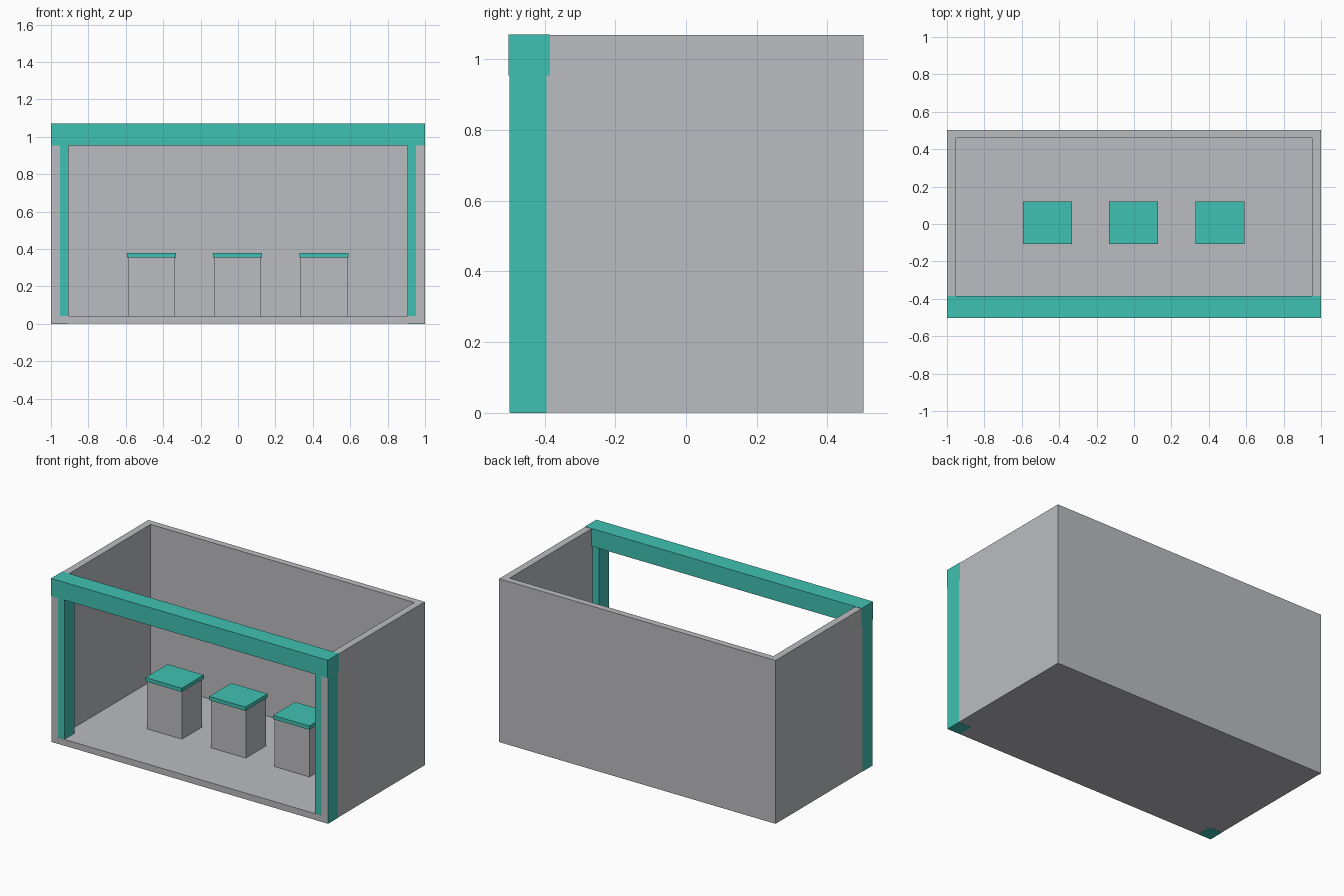
import bpy
import bmesh

cube = bpy.data.objects.get("Cube")
if cube:
    bpy.data.objects.remove(cube, do_unlink=True)


def make_material(name, colour):
    mat = bpy.data.materials.new(name)
    mat.use_nodes = True
    mat.diffuse_color = colour
    mat.node_tree.nodes["Principled BSDF"].inputs["Base Color"].default_value = colour
    return mat


grey = make_material("light grey", (0.497, 0.503, 0.527, 1))
teal = make_material("teal", (0.051, 0.533, 0.445, 1))


def box(name, x, y, z, mat):
    """Box spanning the (low, high) range given on each axis."""
    mesh = bpy.data.meshes.new(name)
    bm = bmesh.new()
    bmesh.ops.create_cube(bm, size=1)
    for v in bm.verts:
        v.co = [(lo + hi) / 2 + c * (hi - lo) for c, (lo, hi) in zip(v.co, (x, y, z))]
    bm.to_mesh(mesh)
    bm.free()
    mesh.materials.append(mat)
    obj = bpy.data.objects.new(name, mesh)
    bpy.context.collection.objects.link(obj)
    return obj


# Booth shell: floor, back and side walls, open at the front and top
shell = box("booth_shell", (-0.999, 0.999), (-0.499, 0.502), (0.001, 1.068), grey)
cutter = box("shell_cutter", (-0.953, 0.953), (-0.7, 0.459), (0.042, 1.3), grey)
cutter.hide_render = True
mod = shell.modifiers.new("hollow", 'BOOLEAN')
mod.operation = 'DIFFERENCE'
mod.solver = 'EXACT'
mod.object = cutter
bpy.context.view_layer.objects.active = shell
bpy.ops.object.modifier_apply(modifier=mod.name)
bpy.data.objects.remove(cutter, do_unlink=True)

# Front frame: header beam on two corner posts
box("header_beam", (-1, 1), (-0.502, -0.385), (0.954, 1.07), teal)
for side, x in (("right", (-1, -0.906)), ("left", (0.906, 1))):
    box(side + "_post", x, (-0.498, -0.395), (0, 0.96), teal)

# Three display stands with overhanging tops
for i, cx in enumerate((-0.463, -0.002, 0.459), start=1):
    box(f"stand_body_{i}", (cx - 0.126, cx + 0.126), (-0.097, 0.111), (0.03, 0.356), grey)
    box(f"stand_top_{i}", (cx - 0.131, cx + 0.131), (-0.107, 0.121), (0.355, 0.38), teal)
